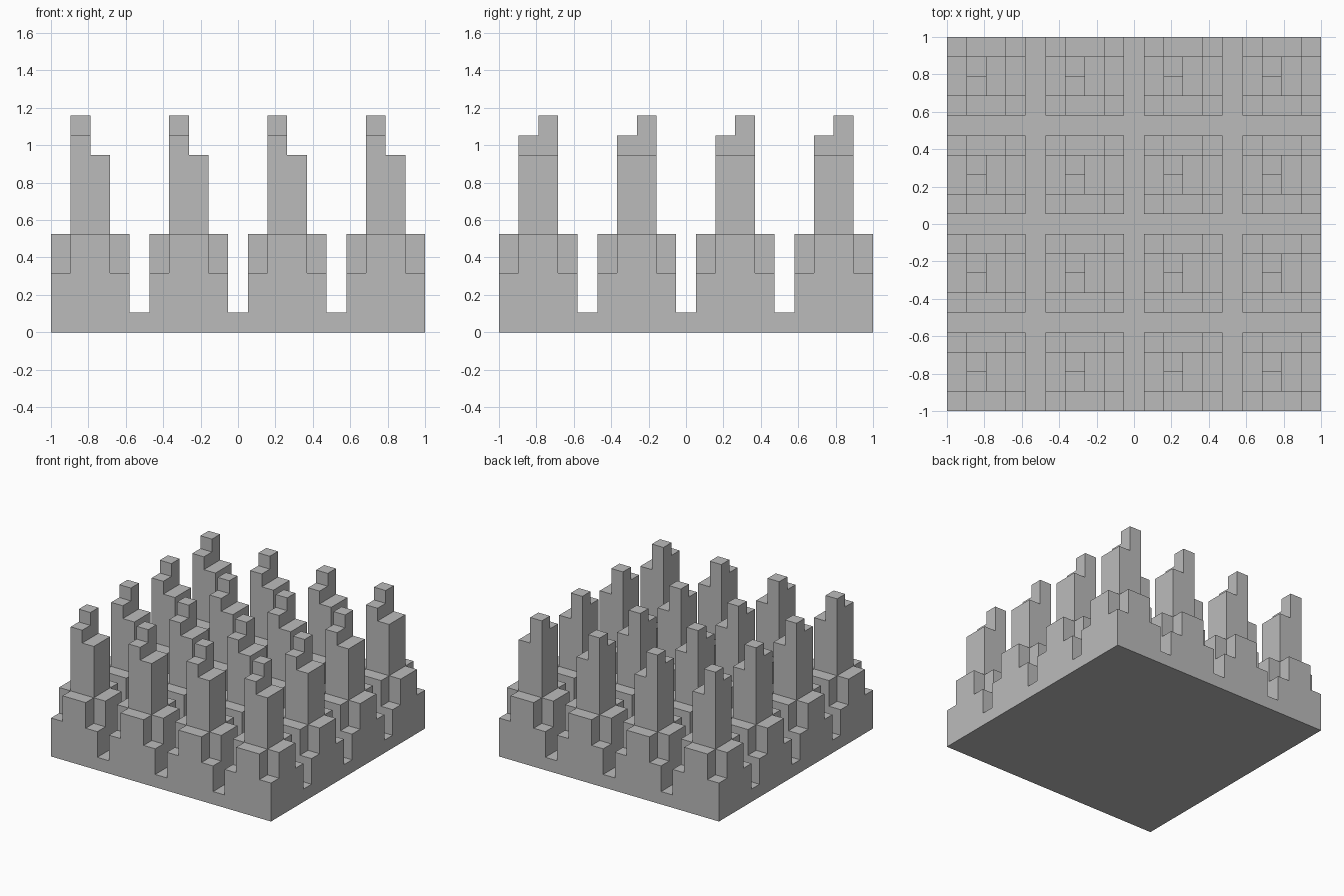
import bpy
import bmesh

cube = bpy.data.objects.get("Cube")
if cube:
    bpy.data.objects.remove(cube, do_unlink=True)

SIDE = 19            # blocks along each side of the slab
U = 2 / SIDE         # size of one block
PITCH = 5            # blocks from one tower to the next
COUNT = 4            # towers per row

stone = bpy.data.materials.new("grey stone")
stone.use_nodes = True
grey = (0.5, 0.5, 0.5, 1)
stone.diffuse_color = grey
stone.node_tree.nodes["Principled BSDF"].inputs["Base Color"].default_value = grey


def rect(x0, y0, x1, y1):
    return [(x0, y0), (x1, y0), (x1, y1), (x0, y1)]


def prism(name, outline, bottom, top, repeat=True):
    """Extrude an outline given in blocks, then repeat it over the tower grid."""
    bm = bmesh.new()
    half = SIDE / 2
    face = bm.faces.new([bm.verts.new(((x - half) * U, (y - half) * U, bottom * U))
                         for x, y in outline])
    raised = bmesh.ops.extrude_face_region(bm, geom=[face], use_keep_orig=True)
    verts = [v for v in raised["geom"] if isinstance(v, bmesh.types.BMVert)]
    bmesh.ops.translate(bm, verts=verts, vec=(0, 0, (top - bottom) * U))
    bmesh.ops.recalc_face_normals(bm, faces=bm.faces)
    mesh = bpy.data.meshes.new(name)
    bm.to_mesh(mesh)
    bm.free()
    mesh.materials.append(stone)
    obj = bpy.data.objects.new(name, mesh)
    bpy.context.collection.objects.link(obj)
    if repeat:
        for axis in range(2):
            array = obj.modifiers.new("tower_row", "ARRAY")
            array.count = COUNT
            array.use_relative_offset = False
            array.use_constant_offset = True
            offset = [0, 0, 0]
            offset[axis] = PITCH * U
            array.constant_offset_displace = offset
    return obj


# Ground slab
prism("base_slab", rect(0, 0, SIDE, SIDE), 0, 1, repeat=False)

# Square plinths with a plus-shaped tier on top
prism("tower_plinths", rect(0, 0, 4, 4), 1, 3)
plus = [(1, 0), (3, 0), (3, 1), (4, 1), (4, 3), (3, 3),
        (3, 4), (1, 4), (1, 3), (0, 3), (0, 1), (1, 1)]
prism("cross_tiers", plus, 3, 5)

# Tall shafts stepping up to the back left corner
prism("tower_shafts", rect(1, 1, 3, 3), 5, 9)
prism("upper_steps", rect(1, 1, 2, 3), 9, 10)
prism("tower_peaks", rect(1, 2, 2, 3), 10, 11)
